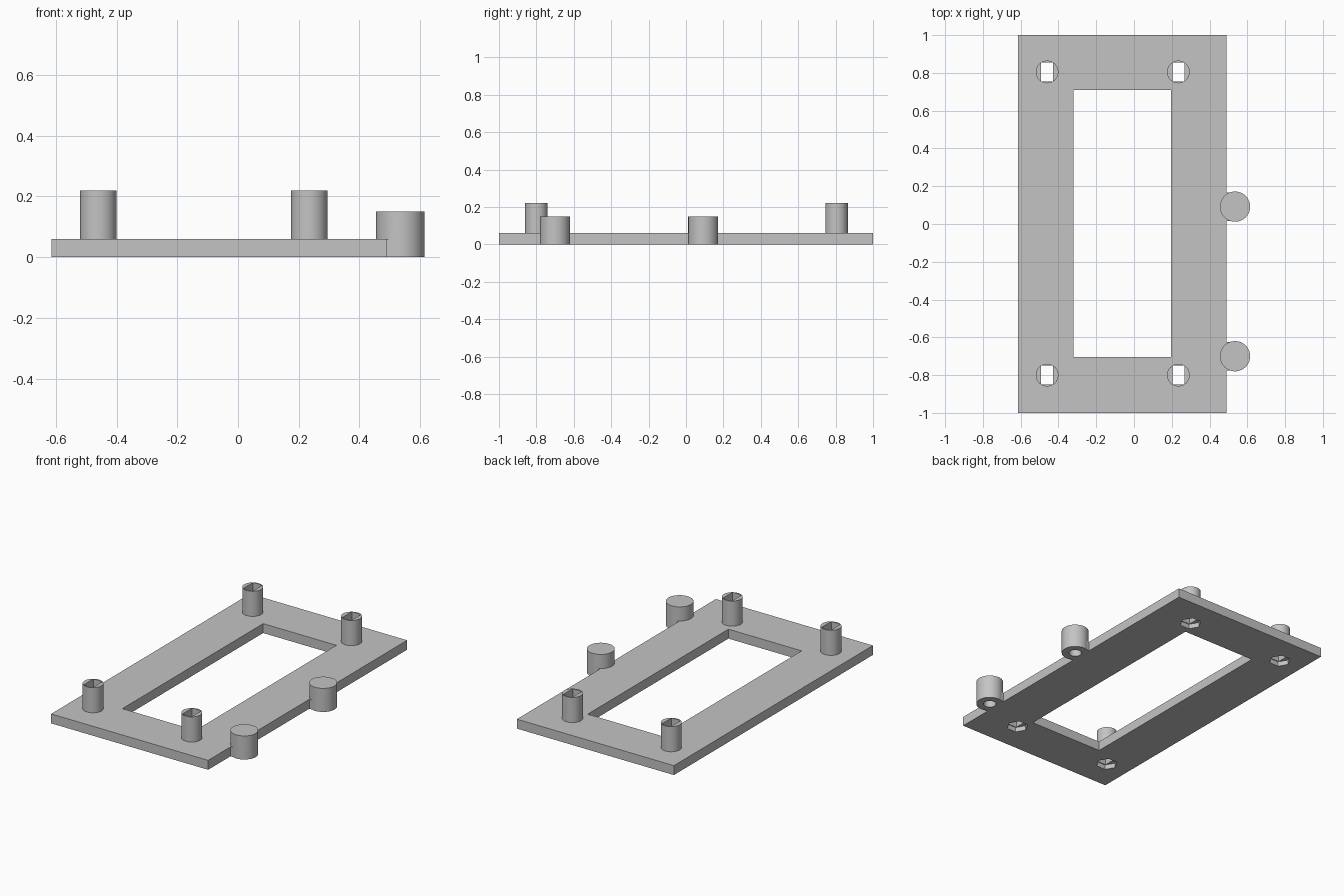
import bpy, math
from mathutils import Vector

cube = bpy.data.objects.get("Cube")
if cube:
    bpy.data.objects.remove(cube, do_unlink=True)

grey = bpy.data.materials.new("plain grey")
grey.use_nodes = True
grey.diffuse_color = (0.55, 0.55, 0.55, 1)
grey.node_tree.nodes["Principled BSDF"].inputs["Base Color"].default_value = (0.55, 0.55, 0.55, 1)


def box(name, low, high):
    low, high = Vector(low), Vector(high)
    bpy.ops.mesh.primitive_cube_add(size=1, location=(low + high) / 2)
    ob = bpy.context.object
    ob.name = name
    ob.scale = high - low
    bpy.ops.object.transform_apply(location=True, rotation=False, scale=True)
    ob.data.materials.append(grey)
    return ob


def cylinder(name, x, y, radius, bottom, top, sides=64, turn=0):
    bpy.ops.mesh.primitive_cylinder_add(
        vertices=sides, radius=radius, depth=top - bottom,
        location=(x, y, (bottom + top) / 2), rotation=(0, 0, turn))
    ob = bpy.context.object
    ob.name = name
    bpy.ops.object.transform_apply(location=True, rotation=True, scale=True)
    ob.data.materials.append(grey)
    return ob


def combine(target, tool, operation):
    mod = target.modifiers.new(tool.name, "BOOLEAN")
    mod.operation = operation
    mod.solver = "EXACT"
    mod.object = tool
    bpy.context.view_layer.objects.active = target
    bpy.ops.object.modifier_apply(modifier=mod.name)
    bpy.data.objects.remove(tool, do_unlink=True)


THICK = 0.06
POSTS = [(x, y) for x in (-0.46, 0.235) for y in (-0.8, 0.805)]
PEG_X, PEG_YS = 0.535, (-0.70, 0.092)

# Base plate with its rectangular window
frame = box("mounting_frame", (-0.615, -1, 0), (0.49, 1, THICK))
combine(frame, box("window", (-0.32, -0.705, -0.1), (0.195, 0.71, 0.2)), "DIFFERENCE")

# Side pegs, each carried by a short tab on the plate edge
for y in PEG_YS:
    combine(frame, box("peg_tab", (0.44, y - 0.075, 0), (PEG_X, y + 0.075, THICK)), "UNION")
    combine(frame, cylinder("side_peg", PEG_X, y, 0.08, 0, 0.15), "UNION")
    combine(frame, cylinder("screw_hole", PEG_X, y, 0.037, -0.05, 0.1), "DIFFERENCE")

# Corner posts with a slot right through and a hexagonal pocket underneath
for x, y in POSTS:
    combine(frame, cylinder("corner_post", x, y, 0.06, 0.03, 0.22), "UNION")
    combine(frame, box("slot", (x - 0.0325, y - 0.05, -0.1), (x + 0.0325, y + 0.05, 0.3)), "DIFFERENCE")
    combine(frame, cylinder("nut_pocket", x, y, 0.064, -0.05, 0.03, 6, math.pi / 6), "DIFFERENCE")

# Smooth round walls, crisp edges
bpy.ops.object.select_all(action="DESELECT")
frame.select_set(True)
bpy.context.view_layer.objects.active = frame
bpy.ops.object.shade_smooth_by_angle(angle=math.radians(30))
